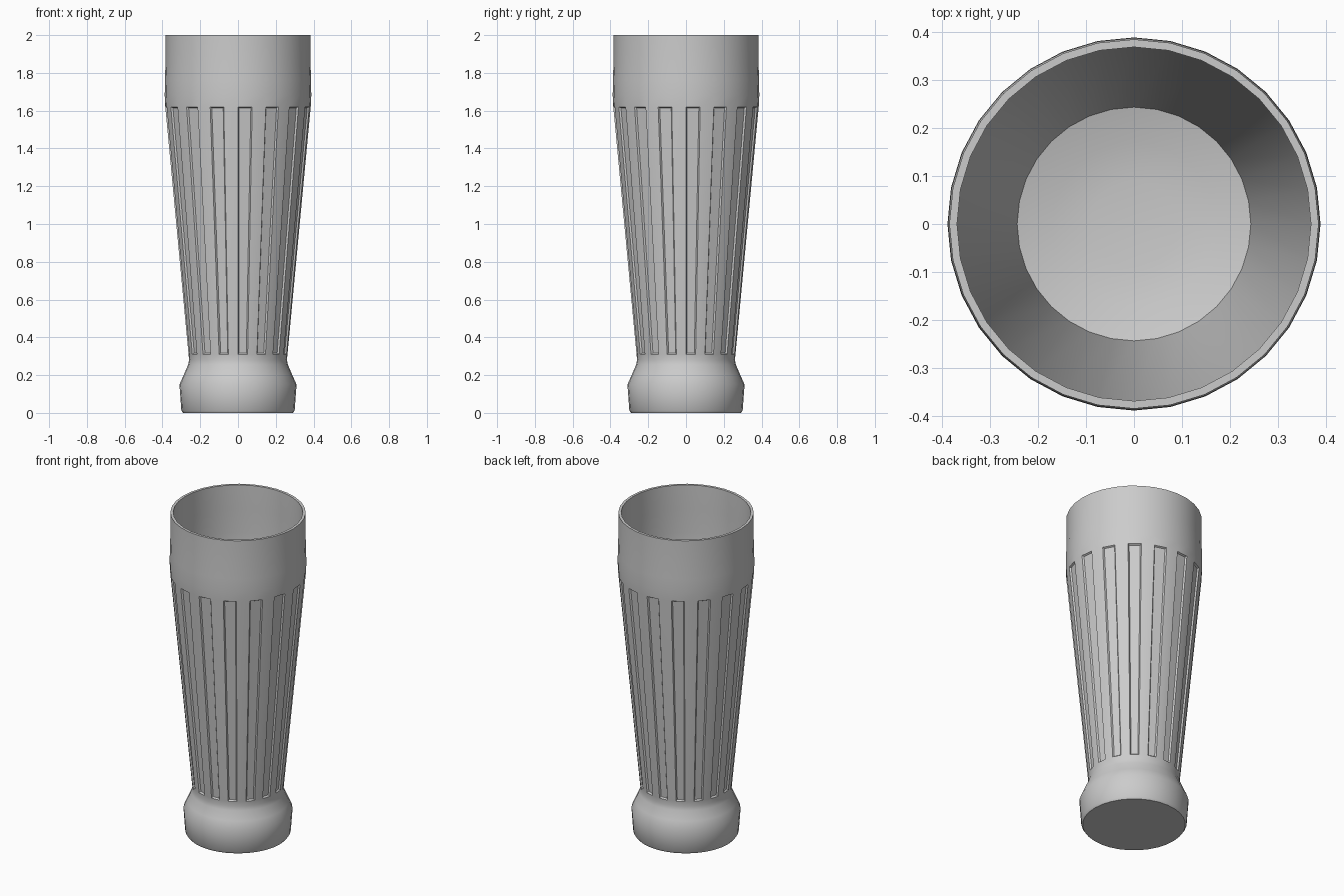
import bpy, bmesh, math

if "Cube" in bpy.data.objects:
    bpy.data.objects.remove(bpy.data.objects["Cube"])

SIDES = 32

# Profile (radius, height): under the foot, up the outside, over the rim, down to the inner floor
profile = [
    (0.292, 0.0), (0.300, 0.012), (0.310, 0.15), (0.288, 0.20), (0.264, 0.255),
    (0.259, 0.28), (0.262, 0.31),          # neck, start of fluted band
    (0.385, 1.62),                         # end of fluted band
    (0.388, 1.68), (0.387, 1.76), (0.384, 1.85), (0.384, 2.0),
    (0.368, 2.0), (0.368, 1.85), (0.371, 1.70), (0.368, 1.62),
    (0.243, 0.31), (0.17, 0.29), (0.09, 0.28),
]
BAND = 6

bm = bmesh.new()
rings = []
for r, z in profile:
    ring = []
    for i in range(SIDES):
        a = -math.pi / 2 + 2 * math.pi * i / SIDES
        ring.append(bm.verts.new((r * math.cos(a), r * math.sin(a), z)))
    rings.append(ring)

# Walls; every second face of the tapered band becomes a flute
flutes = []
for j in range(len(rings) - 1):
    lo, hi = rings[j], rings[j + 1]
    for i in range(SIDES):
        k = (i + 1) % SIDES
        f = bm.faces.new((lo[i], lo[k], hi[k], hi[i]))
        if j == BAND and i % 2 == 0:
            flutes.append(f)

# Underside and inner floor
bm.faces.new(rings[0][::-1])
bm.faces.new(rings[-1])
bm.normal_update()

# Sink the flutes
bmesh.ops.inset_individual(bm, faces=flutes, thickness=0.009, depth=-0.009)
bmesh.ops.recalc_face_normals(bm, faces=bm.faces)

mesh = bpy.data.meshes.new("tall_glass")
bm.to_mesh(mesh)
bm.free()
glass = bpy.data.objects.new("tall_glass", mesh)
bpy.context.collection.objects.link(glass)

# Smooth shading with crisp rim and foot edges
bpy.context.view_layer.objects.active = glass
glass.select_set(True)
bpy.ops.object.shade_smooth_by_angle(angle=math.radians(50))
